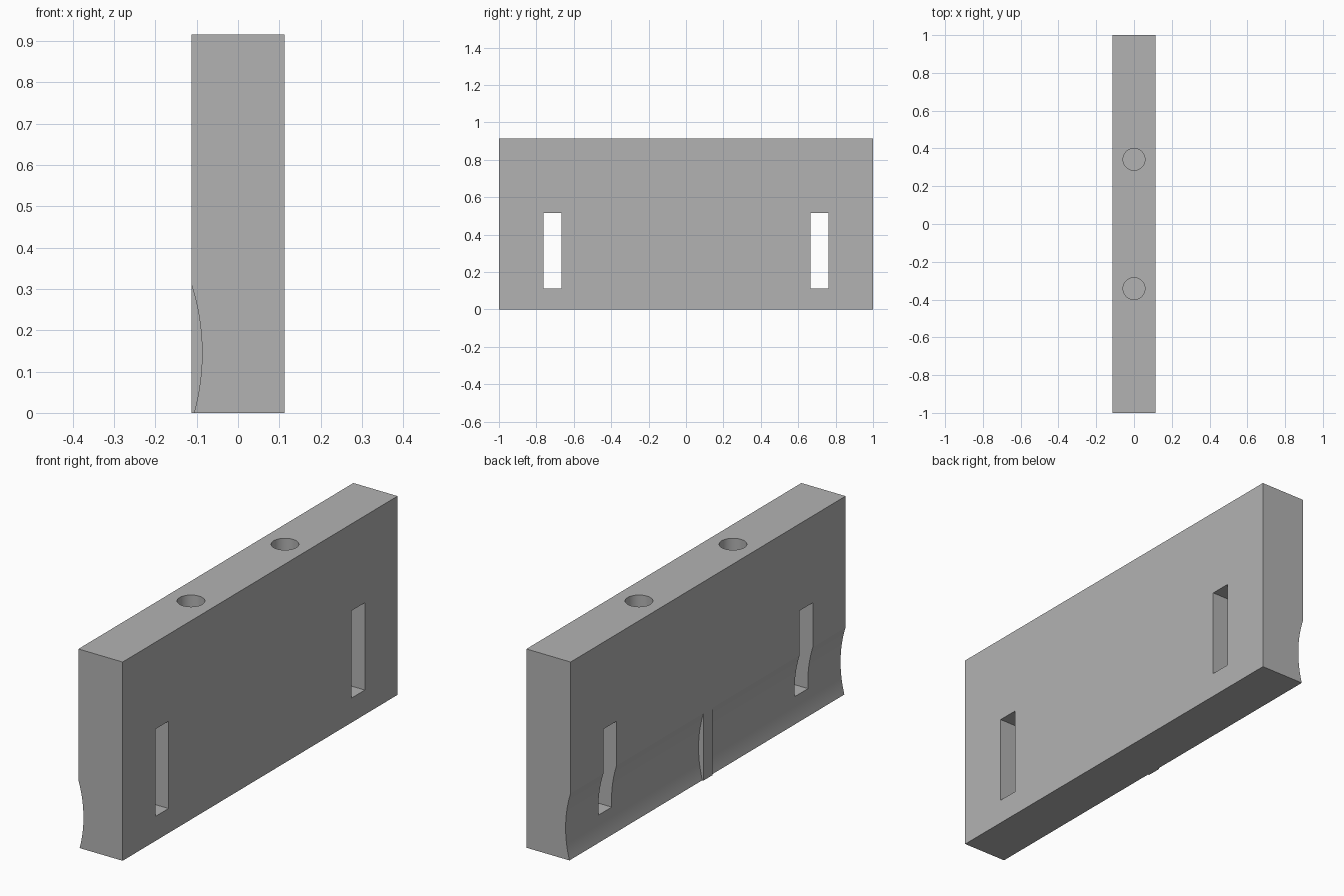
import bpy
import math

default = bpy.data.objects.get("Cube")
if default:
    bpy.data.objects.remove(default, do_unlink=True)

HALF_X, HEIGHT = 0.1125, 0.915
GROOVE_R, GROOVE_FLOOR, GROOVE_Z = 0.547, -0.087, 0.145
RIB_HALF = 0.033
SLOT_Y, SLOT_W, SLOT_LOW, SLOT_HIGH = 0.714, 0.096, 0.113, 0.515
HOLE_Y, HOLE_R, HOLE_DEPTH = 0.342, 0.058, 0.38

grey = bpy.data.materials.new("plain grey")
grey.use_nodes = True
grey.diffuse_color = (0.45, 0.45, 0.45, 1)
grey.node_tree.nodes["Principled BSDF"].inputs["Base Color"].default_value = grey.diffuse_color


def finish(name):
    obj = bpy.context.object
    obj.name = name
    obj.data.materials.append(grey)
    return obj


def box(name, size, centre):
    bpy.ops.mesh.primitive_cube_add(size=1, location=centre)
    bpy.context.object.scale = size
    bpy.ops.object.transform_apply(location=True, rotation=True, scale=True)
    return finish(name)


def cylinder(name, radius, depth, centre, rotation=(0, 0, 0), sides=64):
    bpy.ops.mesh.primitive_cylinder_add(vertices=sides, radius=radius, depth=depth,
                                        location=centre, rotation=rotation)
    bpy.ops.object.transform_apply(location=True, rotation=True, scale=True)
    return finish(name)


# Upright slab
block = box("block", (2 * HALF_X, 2, HEIGHT), (0, 0, HEIGHT / 2))

cutters = []
for side in (-1, 1):
    # Shallow round groove along the lower face, leaving a rib in the middle
    length = 1.1 - RIB_HALF
    cutters.append(cylinder("groove_cutter", GROOVE_R, length,
                            (GROOVE_FLOOR - GROOVE_R, side * (RIB_HALF + length / 2), GROOVE_Z),
                            (math.pi / 2, 0, 0), 256))
    # Slot right through the slab
    cutters.append(box("slot_cutter", (1, SLOT_W, SLOT_HIGH - SLOT_LOW),
                       (0, side * SLOT_Y, (SLOT_LOW + SLOT_HIGH) / 2)))
    # Blind hole in the top
    cutters.append(cylinder("hole_cutter", HOLE_R, 2 * HOLE_DEPTH, (0, side * HOLE_Y, HEIGHT)))

# Cut everything out of the slab
bpy.ops.object.select_all(action="DESELECT")
block.select_set(True)
bpy.context.view_layer.objects.active = block
for cutter in cutters:
    cutter.hide_render = True
    cut = block.modifiers.new(cutter.name, "BOOLEAN")
    cut.operation = "DIFFERENCE"
    cut.solver = "EXACT"
    cut.object = cutter
    bpy.ops.object.modifier_apply(modifier=cut.name)
for cutter in cutters:
    bpy.data.objects.remove(cutter, do_unlink=True)

bpy.ops.object.shade_smooth_by_angle(angle=math.radians(15))
